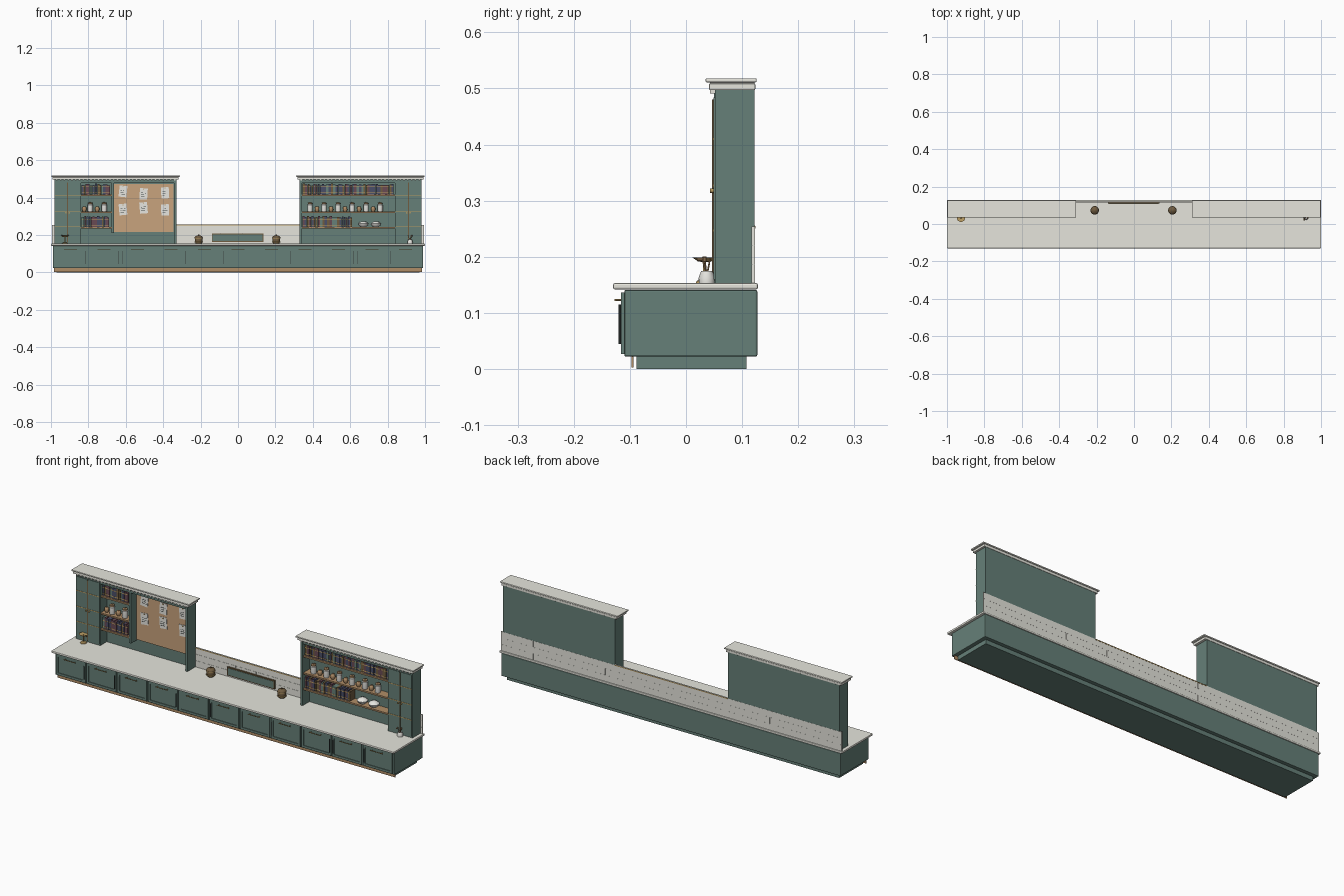
import bpy, bmesh, math, random
from mathutils import Matrix, Vector

if "Cube" in bpy.data.objects:
    bpy.data.objects.remove(bpy.data.objects["Cube"])
random.seed(4)

def mat(name, r, g, b):
    m = bpy.data.materials.new(name)
    lin = lambda c: ((c / 255 + 0.055) / 1.055) ** 2.4
    m.diffuse_color = (lin(r), lin(g), lin(b), 1)
    m.use_nodes = True
    m.node_tree.nodes["Principled BSDF"].inputs["Base Color"].default_value = m.diffuse_color
    return m

TEAL = mat("sage_teal", 102, 128, 120)
STONE = mat("pale_stone", 230, 229, 220)
CORK = mat("cork", 200, 163, 125)
WOOD = mat("warm_wood", 176, 141, 103)
BRASS = mat("brass", 186, 156, 98)
WHITE = mat("white", 241, 240, 234)
PLUM = mat("plum", 104, 74, 84)
NAVY = mat("navy", 74, 78, 104)
BROWN = mat("dark_brown", 112, 92, 64)
DARK = mat("charcoal", 62, 70, 68)

def finish(name, bm, m, bevel=0, smooth=False):
    me = bpy.data.meshes.new(name)
    bmesh.ops.recalc_face_normals(bm, faces=bm.faces)
    bm.to_mesh(me)
    bm.free()
    me.materials.append(m)
    ob = bpy.data.objects.new(name, me)
    bpy.context.collection.objects.link(ob)
    if bevel:
        mod = ob.modifiers.new("bevel", 'BEVEL')
        mod.width, mod.segments = bevel, 2
    if smooth:
        bpy.ops.object.select_all(action='DESELECT')
        ob.select_set(True)
        bpy.context.view_layer.objects.active = ob
        bpy.ops.object.shade_smooth_by_angle(angle=math.radians(40))
    return ob

def boxes(name, m, items, bevel=0):
    """Each item is x0, x1, y0, y1, z0, z1 with an optional tilt about y."""
    bm = bmesh.new()
    for x0, x1, y0, y1, z0, z1, *tilt in items:
        M = Matrix.Translation(((x0+x1)/2, (y0+y1)/2, (z0+z1)/2))
        if tilt:
            M = M @ Matrix.Rotation(tilt[0], 4, 'Y')
        bmesh.ops.create_cube(bm, size=1, matrix=M @ Matrix.Diagonal((x1-x0, y1-y0, z1-z0, 1)))
    return finish(name, bm, m, bevel)

def lathe(name, m, profile, places, seg=20):
    """Spin a (radius, height) profile at each place."""
    bm = bmesh.new()
    for p in places:
        vs = [bm.verts.new((p[0]+r, p[1], p[2]+h)) for r, h in profile]
        es = [bm.edges.new(e) for e in zip(vs, vs[1:])]
        bmesh.ops.spin(bm, geom=vs+es, cent=p, axis=(0, 0, 1), angle=2*math.pi, steps=seg)
    bmesh.ops.remove_doubles(bm, verts=bm.verts, dist=1e-5)
    return finish(name, bm, m, smooth=True)

def rods(name, m, items, seg=8):
    """Each item is start, end, radius."""
    bm = bmesh.new()
    for a, b, r in items:
        a, b = Vector(a), Vector(b)
        M = Matrix.Translation((a+b)/2) @ (b-a).to_track_quat('Z', 'Y').to_matrix().to_4x4()
        bmesh.ops.create_cone(bm, cap_ends=True, segments=seg, radius1=r, radius2=r, depth=(b-a).length, matrix=M)
    return finish(name, bm, m, smooth=True)

# base cabinet, plinth, kick strip, worktop
boxes("base_cabinet", TEAL, [(-.99, .99, -.11, .127, .022, .141)], .003)
boxes("plinth", TEAL, [(-.97, .97, -.088, .108, 0, .023)])
boxes("kick_strip", WOOD, [(-.985, .985, -.097, -.094, .003, .022)])
boxes("worktop", STONE, [(-1, 1, -.13, .128, .142, .153)], .003)

# eleven shaker doors with pulls
N, W = 11, 1.97 / 11
frames, panels, pulls, bars = [], [], [], []
sides = [1, 1, -1, 1, 0, -1, 0, -1, 1, -1, -1]
for i in range(N):
    a, b = -.985 + i*W + .004, -.985 + (i+1)*W - .004
    z0, z1, t = .027, .136, .012
    frames += [(a, b, -.116, -.109, z1-t, z1), (a, b, -.116, -.109, z0, z0+t),
               (a, a+t, -.116, -.109, z0+t, z1-t), (b-t, b, -.116, -.109, z0+t, z1-t)]
    panels.append((a+t, b-t, -.1125, -.109, z0+t, z1-t))
    c = (a+b)/2
    pulls.append(((c-.035, -.126, .123), (c+.035, -.126, .123), .0018))
    pulls += [((c+s*.028, -.126, .123), (c+s*.028, -.115, .123), .0015) for s in (-1, 1)]
    if sides[i]:
        x = b-.007 if sides[i] > 0 else a+.007
        bars.append(((x, -.118, .045), (x, -.118, .115), .002))
boxes("door_frames", TEAL, frames)
boxes("door_panels", TEAL, panels)
rods("drawer_pulls", BRASS, pulls)
rods("door_bars", DARK, bars)

# tiled splashback with brass rail
tiles = []
for row in range(3):
    x = -.995 - (.06 if row % 2 else 0)
    while x < .995:
        tiles.append((max(x, -.995)+.0005, min(x+.12, .995)-.0005, .117, .1226, .153+row*.034, .186+row*.034))
        x += .12
boxes("splashback_tiles", STONE, tiles)
boxes("splashback_backing", STONE, [(-.995, .995, .118, .1222, .153, .254)])
boxes("splashback_rail", BRASS, [(-.33, .33, .1155, .1235, .2505, .2545)])
boxes("splashback_cap", STONE, [(-.33, .33, .116, .123, .2545, .256)])

# upper cabinets: s mirrors, inner edge at .33, outer edge at .982
def span(s, a, b):
    return (a, b) if s > 0 else (-b, -a)

for s, side in ((-1, "left"), (1, "right")):
    X = lambda a, b: span(s, a, b)
    boxes(side+"_upper_carcass", TEAL, [
        (*X(.84, .982), .052, .122, .153, .497),
        (*X(.33, .342), .05, .122, .153, .497),
        (*X(.342, .84), .106, .122, .153, .497),
        (*X(.342, .84), .052, .108, .478, .497)])
    boxes(side+"_tall_doors", TEAL, [(*X(.843, .909), .049, .053, .16, .484), (*X(.913, .979), .049, .053, .16, .484)])
    boxes(side+"_tall_door_strip", BROWN, [(*X(.909, .913), .0465, .053, .16, .48)])
    boxes(side+"_brass_inlays", BRASS, [(*X(.843, .979), .0478, .05, z, z+.004) for z in (.245, .325, .408)])
    rods(side+"_tall_door_knobs", BRASS, [((s*x, .0425, .318), (s*x, .05, .318), .004) for x in (.902, .92)], 12)
    boxes(side+"_cornice", STONE, [(*X(.318, .992), .041, .1235, .497, .509), (*X(.31, .998), .035, .126, .511, .518)], .002)
    boxes(side+"_cornice_core", STONE, [(*X(.322, .988), .043, .122, .505, .514)])
    boxes(side+"_dentils", STONE, [(*X(.335+i*.0203, .344+i*.0203), .043, .052, .491, .498) for i in range(32)])

# shelves
SH = [(-.84, -.675), (.342, .84)]
boxes("shelves", WOOD, [(a, b, .056, .107, z-.008, z) for a, b in SH for z in (.242, .325, .415)])
boxes("shelf_divider", TEAL, [(-.675, -.663, .056, .107, .21, .479)])

# books sorted by colour
books = {m: [] for m in (PLUM, NAVY, BROWN, TEAL)}
for a, b, z in ((-.836, -.68, .415), (-.836, -.685, .242), (.346, .835, .415), (.346, .62, .242)):
    x = a
    while x < b - .012:
        w, h = random.uniform(.009, .014), random.uniform(.05, .06)
        m = random.choice([PLUM, PLUM, NAVY, NAVY, BROWN, TEAL])
        books[m].append((x, x+w-.001, random.uniform(.062, .067), .105, z, z+h))
        x += w
for m, items in books.items():
    boxes("books_" + m.name, m, items)
boxes("book_spine_bands", BRASS, [(b[0], b[1], b[2]-.0006, b[2]+.002, b[4]+f, b[4]+f+.004)
      for items in books.values() for b in items for f in (.008, .04)])

# storage jars with lids, small pots between them
jx = [-.79, -.715] + [.385 + i*.075 for i in range(6)]
lathe("jars", WHITE, [(0, 0), (.013, 0), (.014, .004), (.014, .036), (.01, .04), (0, .04)], [(x, .08, .325) for x in jx])
lathe("jar_lids", WOOD, [(0, .04), (.012, .04), (.012, .047), (.003, .048), (.003, .052), (0, .052)], [(x, .08, .325) for x in jx])
px = [-.822, -.753] + [.4225 + i*.075 for i in range(5)]
lathe("small_pots", WOOD, [(0, 0), (.008, 0), (.012, .01), (.011, .022), (.006, .027), (0, .027)], [(x, .08, .325) for x in px])
lathe("white_bowls", WHITE, [(0, 0), (.012, 0), (.024, .01), (.027, .018), (.018, .027), (.005, .031), (0, .031)],
      [(.67, .08, .242), (.737, .08, .242)])

# pinboard with notes
boxes("pinboard", CORK, [(-.662, -.346, .1, .107, .215, .472)])
notes, lines, pins = [], [], []
for i, x in enumerate((-.615, -.505, -.39)):
    for j, z in enumerate((.425, .34)):
        t = random.uniform(-.12, .12)
        z += random.uniform(-.008, .008)
        notes.append((x-.021, x+.021, .0975, .1, z-.03, z+.03, t))
        lines += [(x-.014, x+random.uniform(.002, .014), .0968, .098, z+d, z+d+.002, t) for d in (-.016, -.006, .004)]
        pins.append(((x, .093, z+.025), (x, .099, z+.025), .003))
boxes("pinned_notes", WHITE, notes)
boxes("note_rules", DARK, lines)
rods("note_pins", BRASS, pins)

# centre plaque (blank)
boxes("plaque_frame", BROWN, [(-.14, .137, .109, .118, .162, .207)])
boxes("plaque_face", TEAL, [(-.135, .132, .1075, .112, .167, .202)])

# lidded baskets either side of the plaque
spots = [(-.21, .073, .153), (.205, .073, .153)]
lathe("baskets", BROWN, [(0, 0), (.016, 0), (.02, .012), (.021, .026), (.019, .03), (0, .03)], spots)
lathe("basket_lids", BROWN, [(0, .03), (.022, .03), (.022, .034), (.017, .041), (.004, .045), (.004, .049), (0, .05)], spots)
lathe("basket_bands", BRASS, [(.0185, z0 := .006), (.0215, z0), (.0225, .01), (.0205, .012)], spots)
lathe("basket_rims", BRASS, [(.02, .0285), (.0228, .0285), (.0228, .0315), (.02, .0315)], spots)

# brass balance on the left
c = (-.925, .033, .153)
lathe("balance_stand", BRASS, [(0, 0), (.016, 0), (.014, .004), (.003, .008), (.003, .042), (0, .046)], [c])
rods("balance_beam", BRASS, [((-.945, .033, .19), (-.905, .033, .19), .002)])
lathe("balance_pan", BRASS, [(0, .0), (.012, .002), (.022, .009), (.02, .009), (0, .004)], [(-.925, .033, .19)])

# utensil pot on the right
lathe("utensil_pot", WHITE, [(0, 0), (.014, 0), (.0145, .01), (.01, .022), (.009, .022), (.009, .012), (0, .012)], [(.92, .037, .153)])
rods("utensils", WOOD, [((.92, .037, .166), (.92+dx, .037+dy, .197), .0015) for dx, dy in ((-.01, -.008), (.008, -.004), (.004, .006))])
rods("utensil_heads", WOOD, [((.91, .02, .196), (.91, .033, .196), .003), ((.928, .033, .192), (.929, .0325, .2), .004)])
